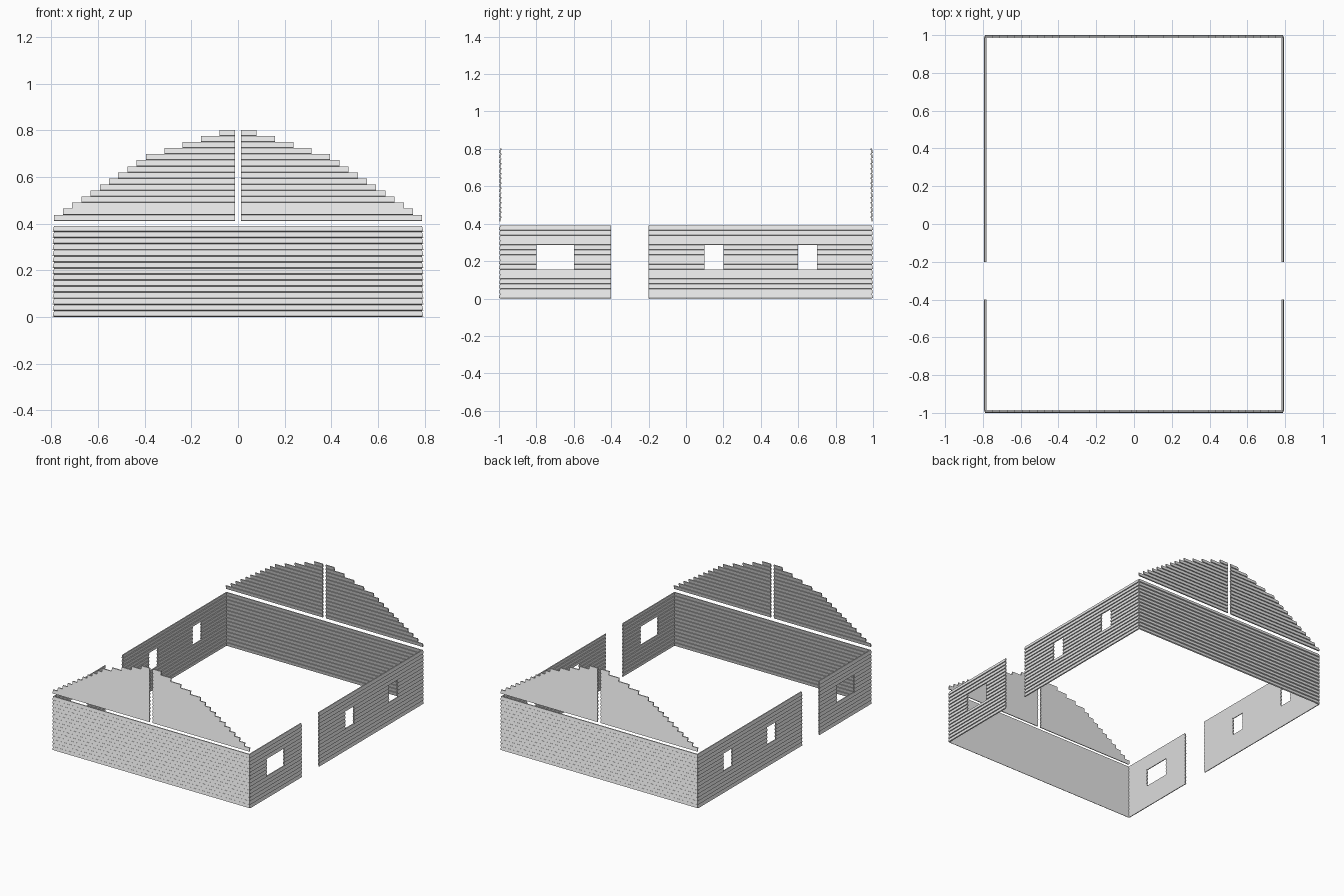
import bpy
import bmesh

cube = bpy.data.objects.get("Cube")
if cube:
    bpy.data.objects.remove(cube, do_unlink=True)

# One pale grey for every board
grey = bpy.data.materials.new("pale_grey_siding")
grey.use_nodes = True
colour = (0.8, 0.8, 0.8, 1)
grey.diffuse_color = colour
grey.node_tree.nodes["Principled BSDF"].inputs["Base Color"].default_value = colour

PITCH = 0.026        # height of one board
ROWS = 15
DEPTH = 0.014        # total depth of the lapped wall
LEAN = 0.006         # how far each board leans in at the top
HALF_X, HALF_Y = 0.795, 1.0


def add_board(bm, start, end, z, place, lift):
    """Leaning board, lower edge outward, extruded from start to end."""
    section = [(LEAN, 0), (DEPTH, lift), (DEPTH - LEAN, PITCH), (0, PITCH)]
    rings = [[bm.verts.new(place(t, out - DEPTH, z + h)) for out, h in section]
             for t in (start, end)]
    bm.faces.new(rings[0])
    bm.faces.new(rings[1][::-1])
    for i in range(4):
        j = (i + 1) % 4
        bm.faces.new((rings[0][j], rings[0][i], rings[1][i], rings[1][j]))


def make_wall(name, base, spans_for_row, place, lift):
    bm = bmesh.new()
    for row in range(ROWS):
        for start, end in spans_for_row(row):
            add_board(bm, start, end, base + row * PITCH, place, lift)
    bmesh.ops.recalc_face_normals(bm, faces=bm.faces)
    mesh = bpy.data.meshes.new(name)
    bm.to_mesh(mesh)
    bm.free()
    mesh.materials.append(grey)
    bpy.context.collection.objects.link(bpy.data.objects.new(name, mesh))


def facing_x(sign):
    return lambda t, out, z: (sign * (HALF_X + out), t, z)


def facing_y(sign):
    return lambda t, out, z: (t, sign * (HALF_Y + out), z)


def with_windows(start, end, windows):
    """Row rule that leaves window openings in the middle rows."""
    def spans(row):
        if not 6 <= row <= 10:
            return [(start, end)]
        edges = [start] + [e for w in windows for e in w] + [end]
        return list(zip(edges[::2], edges[1::2]))
    return spans


def gable_half(side):
    """Stepped row rule, steeper near the eaves than near the ridge."""
    def spans(row):
        outer = 0.79 - 0.0395 * (row + max(0, row - 10))
        return [(side * 0.0125, side * outer)]
    return spans


# Front and back walls, with split stepped gables above
for end_name, sign in (("front", -1), ("back", 1)):
    make_wall(end_name + "_wall", 0, lambda row: [(-0.79, 0.79)], facing_y(sign), 0.004)
    for side_name, side in (("left", 1), ("right", -1)):
        make_wall(f"{end_name}_gable_{side_name}", 0.412, gable_half(side),
                  facing_y(sign), 0.002)

# Side walls, split by a doorway
for side_name, sign in (("left", 1), ("right", -1)):
    make_wall(side_name + "_wall_front_part", 0,
              with_windows(-0.993, -0.4, [(-0.8, -0.6)]), facing_x(sign), 0.002)
    make_wall(side_name + "_wall_back_part", 0,
              with_windows(-0.2, 0.993, [(0.1, 0.2), (0.6, 0.7)]), facing_x(sign), 0.002)
